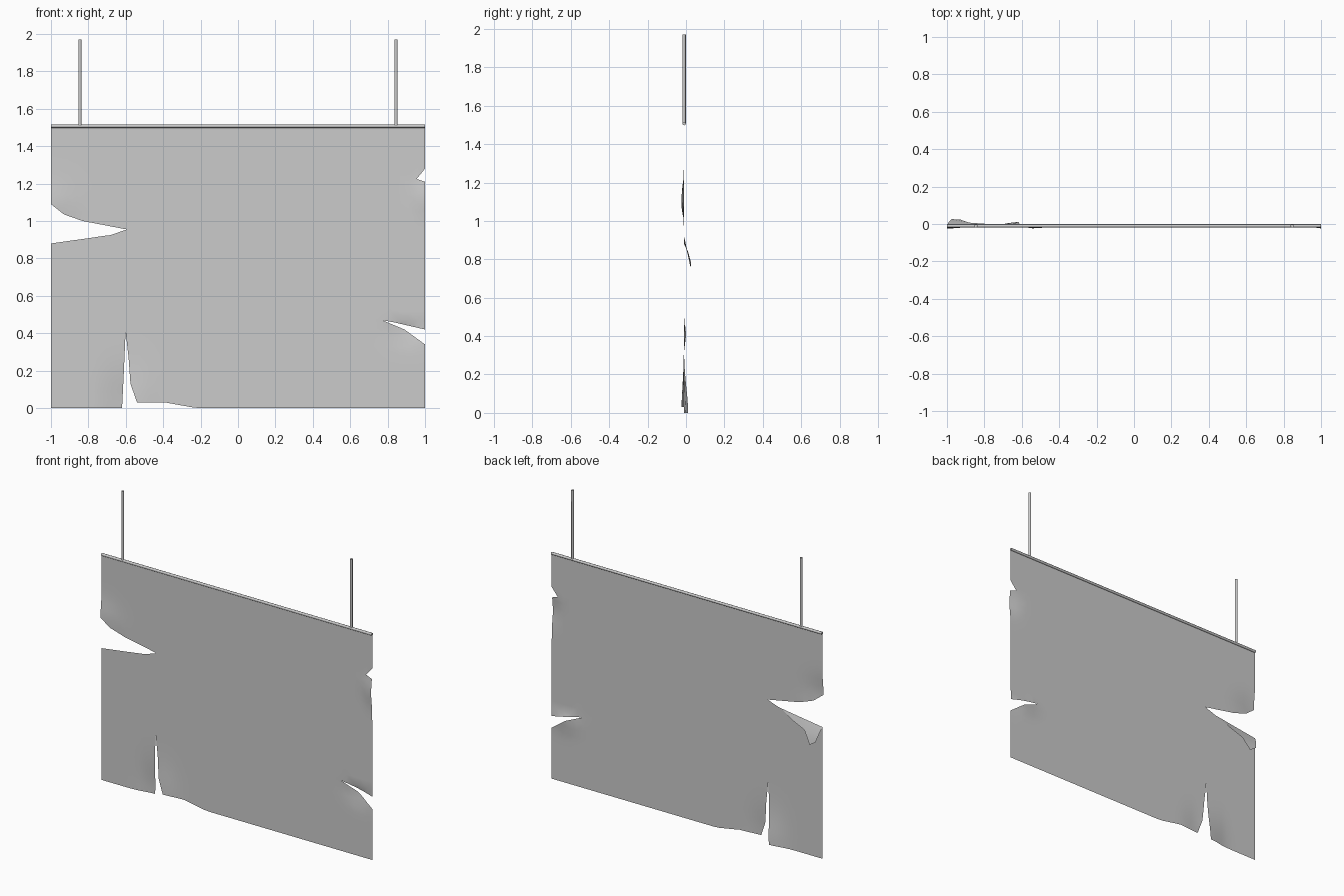
import bpy, math
from mathutils import Vector
from mathutils.geometry import delaunay_2d_cdt

if "Cube" in bpy.data.objects:
    bpy.data.objects.remove(bpy.data.objects["Cube"])

Y0 = -0.011   # plane of the hanging cloth


def mesh_object(name, verts, faces):
    me = bpy.data.meshes.new(name)
    me.from_pydata(verts, [], faces)
    ob = bpy.data.objects.new(name, me)
    bpy.context.collection.objects.link(ob)
    for p in me.polygons:
        p.use_smooth = True
    return ob


def rod(name, a, b, r=0.009, sides=8):
    a, b = Vector(a), Vector(b)
    d = b - a
    bpy.ops.mesh.primitive_cylinder_add(vertices=sides, radius=r, depth=d.length,
                                        location=(a + b) / 2,
                                        rotation=d.to_track_quat('Z', 'Y').to_euler())
    ob = bpy.context.object
    ob.name = name
    bpy.ops.object.shade_smooth_by_angle(angle=math.radians(50))


# Top bar and the two hanging rods
rod("top_bar", (-1, Y0 + 0.001, 1.507), (1, Y0 + 0.001, 1.507))
for side, x in (("left", -0.845), ("right", 0.845)):
    rod("hanging_rod_" + side, (x, Y0 + 0.001, 1.507), (x, Y0 + 0.001, 1.97))

# Torn cloth outline in x, z (clockwise tears around the edge)
outline = [(-1, 0), (-0.62, 0), (-0.61, 0.2), (-0.601, 0.41), (-0.585, 0.27),
           (-0.575, 0.13), (-0.54, 0.03), (-0.39, 0.03), (-0.24, 0.003), (-0.2, 0),
           (1, 0), (1, 0.34), (0.89, 0.42), (0.77, 0.47), (0.84, 0.457), (1, 0.42),
           (1, 1.21), (0.955, 1.225), (1, 1.28), (1, 1.505), (-1, 1.505),
           (-1, 1.09), (-0.93, 1.035), (-0.83, 1.0), (-0.595, 0.955),
           (-0.68, 0.925), (-1, 0.88)]


def subdivide(loop, step):
    pts = []
    for p, q in zip(loop, loop[1:] + loop[:1]):
        p, q = Vector(p), Vector(q)
        n = max(1, math.ceil((q - p).length / step))
        pts += [p.lerp(q, i / n) for i in range(n)]
    return pts


# Soft curls: centre x, centre z, x radius, z radius, depth, x limits, z limits
curls = [(-1.0, 1.09, 0.12, 0.10, -0.013, -1.1, -0.5, 0.96, 1.5),
         (-0.62, 0.0, 0.09, 0.18, 0.022, -1.1, -0.601, 0, 0.6),
         (-0.54, 0.03, 0.09, 0.16, -0.012, -0.6, 0.2, 0, 0.6),
         (0.90, 0.41, 0.09, 0.06, 0.012, 0.5, 1.1, 0, 0.4701),
         (1.0, 1.12, 0.05, 0.08, -0.013, 0.8, 1.1, 0.8, 1.225)]


def depth(x, z):
    y = Y0
    for cx, cz, rx, rz, d, x0, x1, z0, z1 in curls:
        if x0 <= x <= x1 and z0 <= z <= z1:
            y += d * math.exp(-((x - cx) / rx) ** 2 - ((z - cz) / rz) ** 2)
    # lower lip of the right tear only
    return y


# Cloth: triangulated outline with an inner grid so that it can curl
edge = subdivide(outline, 0.05)
grid = [Vector((-0.96 + 0.048 * i, 0.04 + 0.048 * j)) for i in range(41) for j in range(30)]
grid = [g for g in grid if min((g - e).length for e in edge) > 0.025]
res = delaunay_2d_cdt(edge + grid, [], [list(range(len(edge)))], 1, 1e-5)
used = sorted({i for f in res[2] for i in f})
index = {v: i for i, v in enumerate(used)}
verts = [(res[0][i].x, depth(res[0][i].x, res[0][i].y), res[0][i].y) for i in used]
mesh_object("torn_cloth", verts, [[index[i] for i in f] for f in res[2]])

# Flap folded over to the back, hanging below the left tear
fold = [(-0.70, Y0, 0.923), (-0.80, Y0, 0.908), (-0.90, Y0, 0.893), (-1.0, Y0, 0.88)]
mid = [(-0.78, 0.0, 0.875), (-0.88, 0.007, 0.835), (-0.99, 0.012, 0.835)]
tip = [(-0.93, 0.024, 0.755), (-0.975, 0.026, 0.785)]
mesh_object("folded_flap", fold + mid + tip,
            [(0, 4, 1), (1, 4, 5, 2), (2, 5, 6, 3), (5, 7, 8, 6)])
